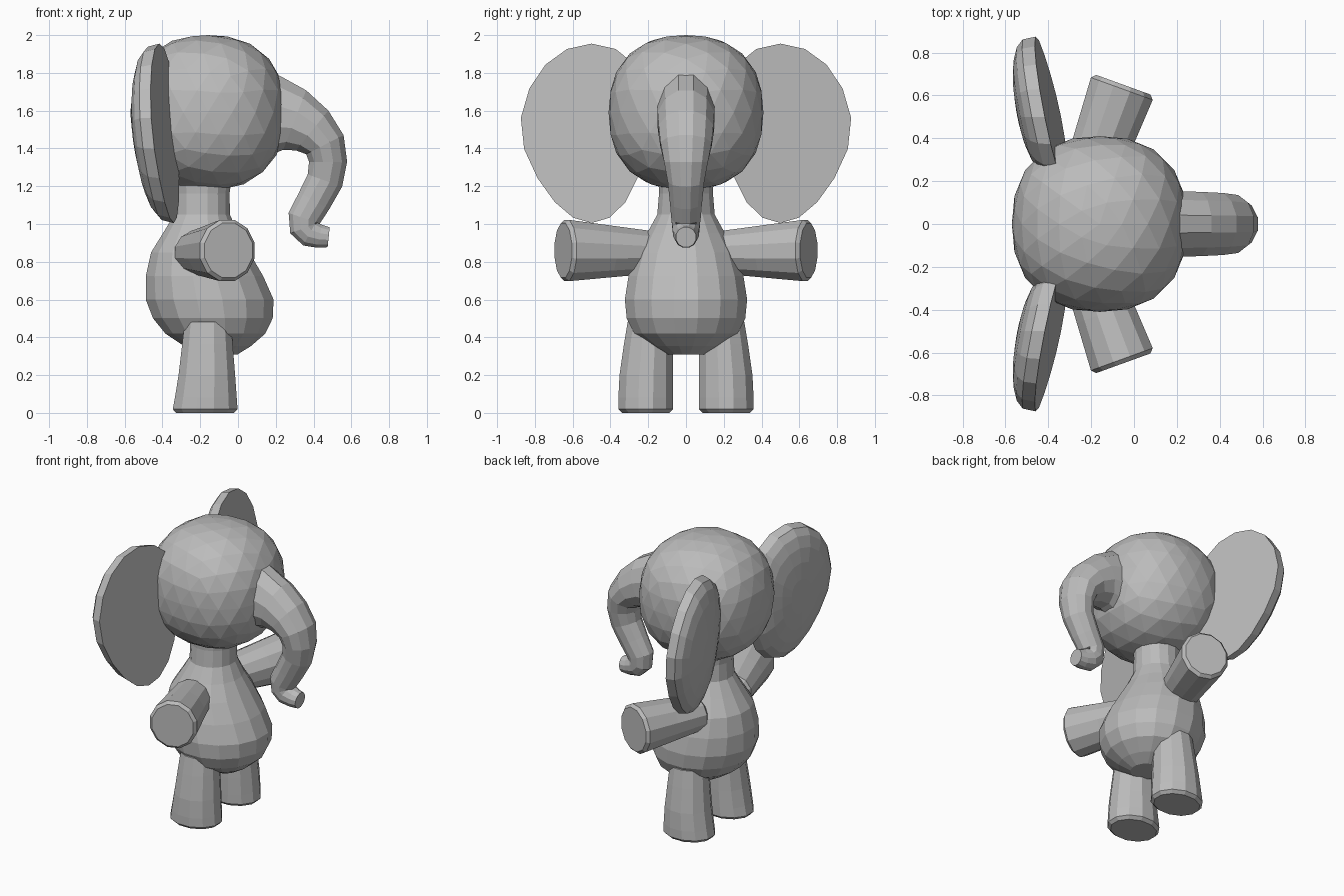
import bpy, bmesh, math
from mathutils import Vector

default_cube = bpy.data.objects.get("Cube")
if default_cube:
    bpy.data.objects.remove(default_cube, do_unlink=True)

skin_colour = (0.5, 0.5, 0.5, 1)
grey_skin = bpy.data.materials.new("grey skin")
grey_skin.use_nodes = True
grey_skin.diffuse_color = skin_colour
shader = grey_skin.node_tree.nodes["Principled BSDF"]
shader.inputs["Base Color"].default_value = skin_colour

SIDEWAYS = Vector((0, 1, 0))
UPWARD = Vector((0, 0, 1))


def finish(name, bm):
    """Turn a bmesh into a flat shaded object."""
    bmesh.ops.recalc_face_normals(bm, faces=bm.faces)
    mesh = bpy.data.meshes.new(name)
    bm.to_mesh(mesh)
    bm.free()
    mesh.materials.append(grey_skin)
    part = bpy.data.objects.new(name, mesh)
    bpy.context.collection.objects.link(part)
    return part


def bridge(name, rings):
    """Join equal rings of points with quads and cap both ends."""
    bm = bmesh.new()
    loops = [[bm.verts.new(point) for point in ring] for ring in rings]
    for lower, upper in zip(loops, loops[1:]):
        for i in range(len(lower)):
            bm.faces.new((lower[i - 1], lower[i], upper[i], upper[i - 1]))
    bm.faces.new(loops[0])
    bm.faces.new(loops[-1])
    return finish(name, bm)


def angles(count):
    return [math.tau * (i + 0.5) / count for i in range(count)]


def smooth_path(stations, steps):
    """Fill in a curve that passes through every station."""
    stations = [Vector(station) for station in stations]
    padded = [stations[0], *stations, stations[-1]]
    path = []
    for before, start, end, after in zip(padded, padded[1:], padded[2:], padded[3:]):
        for step in range(steps):
            t = step / steps
            leave, arrive = (end - before) / 2, (after - start) / 2
            blend = t * t * (3 - 2 * t)
            path.append(start.lerp(end, blend)
                        + leave * t * (1 - t) ** 2 - arrive * t * t * (1 - t))
    return path + [stations[-1]]


def tube(name, stations, across, aim=None, sides=12, steps=2):
    """Elliptical tube; each station is x, y, z, radius across, radius in depth."""
    path = smooth_path(stations, steps)
    centres = [station.to_3d() for station in path]
    rings = []
    for i, station in enumerate(path):
        following = centres[min(i + 1, len(path) - 1)]
        direction = aim or (following - centres[max(i - 1, 0)]).normalized()
        wide = across * station[3]
        deep = direction.cross(across) * station[4]
        rings.append([centres[i] + wide * math.cos(a) + deep * math.sin(a)
                      for a in angles(sides)])
    return bridge(name, rings)


def limb(name, stations, across, aim=None):
    """Tapered tube with a narrow bevel round its flat end."""
    part = tube(name, stations, across, aim)
    bevel = part.modifiers.new("rounded end", "BEVEL")
    bevel.width = 0.02
    bevel.segments = 1
    bevel.angle_limit = math.radians(60)


def ear_ring(side, scale, depth):
    """Outline fuller at the top inner corner, drawn in at the bottom outer one."""
    ring = []
    for a in angles(18):
        reach = 0.38 if math.cos(a) > 0 else 0.28
        pull = 0.05 * max(0, -math.sin(2 * a))
        y = 0.5 + scale * (reach * math.cos(a) - pull)
        z = 1.48 + scale * 0.475 * math.sin(a)
        x = -0.16 - 0.2 * y - 0.08 * z - depth
        ring.append((x, side * y, z))
    return ring


# Head: a slightly boxy ball
bm = bmesh.new()
bmesh.ops.create_icosphere(bm, subdivisions=3, radius=1)
for vert in bm.verts:
    power = 2.35
    size = sum(abs(t) ** power for t in vert.co) ** (1 / power)
    vert.co = vert.co / size * 0.41 + Vector((-0.16, 0, 1.59))
finish("head", bm)

# Trunk: arches forward, hangs down and curls at the tip
tube("trunk", [
    (0.1, 0, 1.58, 0.16, 0.26),
    (0.3, 0, 1.55, 0.155, 0.175),
    (0.46, 0, 1.42, 0.14, 0.115),
    (0.46, 0, 1.23, 0.1, 0.1),
    (0.35, 0, 1.03, 0.08, 0.09),
    (0.38, 0, 0.95, 0.07, 0.075),
    (0.48, 0, 0.93, 0.055, 0.055)], SIDEWAYS)

# Pear shaped body running up into the neck
tube("body", [
    (-0.1, 0, 0.31, 0.1, 0.1),
    (-0.12, 0, 0.42, 0.28, 0.27),
    (-0.15, 0, 0.6, 0.33, 0.345),
    (-0.2, 0, 0.85, 0.27, 0.265),
    (-0.19, 0, 1.05, 0.155, 0.15),
    (-0.19, 0, 1.25, 0.15, 0.16)], SIDEWAYS, UPWARD, sides=16)

for side, label in ((1, "left"), (-1, "right")):
    # Ear: flat front and a full, domed back
    bends = [math.radians(15 * i) for i in range(6)]
    bridge(label + "_ear", [
        ear_ring(side, math.cos(b), 0.16 * math.sin(b) ** 0.7) for b in bends])

    # Arm: reaches out and slightly forward
    limb(label + "_arm", [
        (-0.22, side * 0.18, 0.85, 0.115, 0.13),
        (-0.05, side * 0.65, 0.86, 0.17, 0.16)], UPWARD)

    # Leg: widens towards the foot
    limb(label + "_leg", [
        (-0.16, side * 0.19, 0.5, 0.12, 0.125),
        (-0.165, side * 0.21, 0.2, 0.147, 0.155),
        (-0.175, side * 0.213, 0, 0.15, 0.18)], SIDEWAYS, UPWARD)
